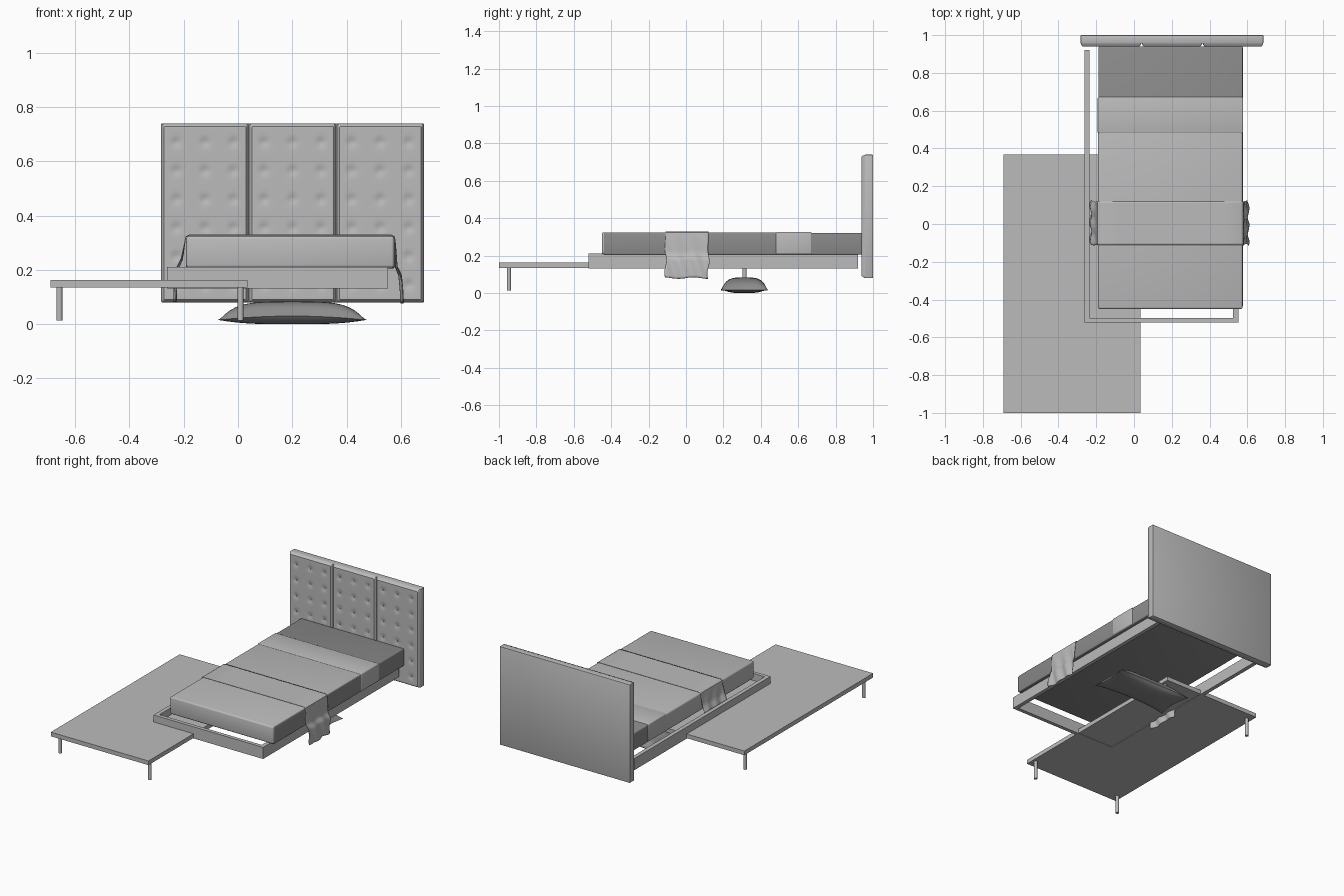
import bpy, bmesh, math
from math import sin, exp, radians

cube = bpy.data.objects.get("Cube")
if cube:
    bpy.data.objects.remove(cube, do_unlink=True)


def material(name, value):
    m = bpy.data.materials.new(name)
    m.use_nodes = True
    color = (value, value, value, 1)
    m.diffuse_color = color
    m.node_tree.nodes["Principled BSDF"].inputs["Base Color"].default_value = color
    return m


LIGHT = material("light grey", 0.5)
DARK = material("dark grey", 0.26)


def finish(name, bm, mat, smooth=True):
    bmesh.ops.recalc_face_normals(bm, faces=bm.faces)
    me = bpy.data.meshes.new(name)
    bm.to_mesh(me)
    bm.free()
    me.materials.append(mat)
    ob = bpy.data.objects.new(name, me)
    bpy.context.collection.objects.link(ob)
    if smooth:
        bpy.ops.object.select_all(action='DESELECT')
        ob.select_set(True)
        bpy.context.view_layer.objects.active = ob
        bpy.ops.object.shade_smooth_by_angle(angle=radians(40))
    return ob


def box(name, xs, ys, zs, mat, bevel=0.0, segments=3):
    bm = bmesh.new()
    bmesh.ops.create_cube(bm, size=1)
    for v in bm.verts:
        v.co = [r[0] + (c + 0.5) * (r[1] - r[0]) for c, r in zip(v.co, (xs, ys, zs))]
    if bevel:
        bmesh.ops.bevel(bm, geom=bm.edges[:], offset=bevel, segments=segments,
                        profile=0.5, affect='EDGES')
    return finish(name, bm, mat, bool(bevel))


def cylinder(name, center, radius, depth, mat, along_y=False):
    bm = bmesh.new()
    bmesh.ops.create_cone(bm, cap_ends=True, segments=16, radius1=radius,
                          radius2=radius, depth=depth)
    for v in bm.verts:
        x, y, z = v.co
        off = (x, z, y) if along_y else (x, y, z)
        v.co = [c + o for c, o in zip(center, off)]
    return finish(name, bm, mat)


def surface(bm, nu, nv, func):
    """Grid of quads over u, v in -1..1, placed by func."""
    rows = [[bm.verts.new(func(2 * i / nu - 1, 2 * j / nv - 1))
             for j in range(nv + 1)] for i in range(nu + 1)]
    for a, b in zip(rows, rows[1:]):
        for j in range(nv):
            bm.faces.new((a[j], b[j], b[j + 1], a[j + 1]))


# Headboard: flat back with three tufted panels
box("headboard_back", (-0.283, 0.685), (0.955, 1.0), (0.08, 0.74), LIGHT, 0.004, 2)
PANEL = 0.968 / 3
ROWS = [0.145 + 0.105 * r for r in range(6)]
for p in range(3):
    cx = -0.283 + PANEL * (p + 0.5)
    cols = [cx + 0.105 * k for k in (-1, 0, 1)]

    def cushion(u, v, cx=cx, cols=cols):
        x, z = cx + u * (PANEL / 2 - 0.001), 0.41 + v * 0.329
        edge = min(PANEL / 2 * (1 - abs(u)), 0.33 * (1 - abs(v)))
        y = 0.939 + 0.017 * max(0, 1 - edge / 0.012) ** 2
        near = min((x - a) ** 2 + (z - b) ** 2 for a in cols for b in ROWS)
        return x, y + 0.005 * exp(-near / 0.0003), z

    bm = bmesh.new()
    surface(bm, 64, 128, cushion)
    finish("headboard_panel", bm, LIGHT)
    for a in cols:
        for b in ROWS:
            cylinder("headboard_button", (a, 0.943, b), 0.004, 0.005, LIGHT, True)

# Open bed frame
FRAME_Z = (0.132, 0.21)
box("frame_right_rail", (-0.262, -0.235), (-0.522, 0.92), FRAME_Z, LIGHT)
box("frame_left_rail", (0.525, 0.552), (-0.522, 0.92), FRAME_Z, LIGHT)
box("frame_front_rail", (-0.235, 0.525), (-0.522, -0.497), FRAME_Z, LIGHT)

# Mattress with cover and folded top edge
box("mattress", (-0.188, 0.576), (-0.44, 0.94), (0.205, 0.322), DARK, 0.006)
box("bed_cover", (-0.191, 0.575), (-0.45, 0.67), (0.208, 0.324), LIGHT, 0.01)
box("cover_fold", (-0.192, 0.578), (0.48, 0.672), (0.208, 0.326), LIGHT, 0.006)

# Throw draped over both sides
PROFILE = [(-0.232, 0.085), (-0.23, 0.14), (-0.226, 0.2), (-0.207, 0.24),
           (-0.196, 0.3), (-0.192, 0.322), (-0.18, 0.328), (0.19, 0.328),
           (0.565, 0.328), (0.577, 0.322), (0.58, 0.29), (0.583, 0.21),
           (0.597, 0.18), (0.602, 0.13), (0.605, 0.08)]
points = []
for (x0, z0), (x1, z1) in zip(PROFILE, PROFILE[1:]):
    points += [(x0 + (x1 - x0) * t / 4, z0 + (z1 - z0) * t / 4) for t in range(4)]
points.append(PROFILE[-1])


def drape(u, v):
    x, z = points[round((u + 1) / 2 * (len(points) - 1))]
    hang = min(1, max(0, (0.31 - z) / 0.15))
    y = 0.005 + v * 0.115 + 0.006 * hang * sin(z * 45)
    return x + 0.005 * hang * sin(y * 70 + z * 25), y, z + 0.004 * hang * sin(y * 40)


bm = bmesh.new()
surface(bm, len(points) - 1, 24, drape)
throw = finish("throw_blanket", bm, LIGHT)
mod = throw.modifiers.new("thickness", 'SOLIDIFY')
mod.thickness = 0.003
mod.offset = 0

# Low table with round legs
box("table_top", (-0.69, 0.035), (-1.0, 0.367), (0.135, 0.163), LIGHT)
for x in (-0.658, 0.009):
    for y in (-0.947, 0.313):
        cylinder("table_leg", (x, y, 0.075), 0.011, 0.124, LIGHT)


# Pillow lying on the floor, pinched at its corners
def pillow_side(top):
    def place(u, v):
        x = 0.2 + 0.275 * u * (1 - 0.07 * (1 - v * v))
        y = 0.312 + 0.128 * v * (1 - 0.12 * (1 - u * u))
        rim = 0.015 + 0.015 * (1 - u * u)
        puff = max(0, (1 - u ** 4) * (1 - v ** 4)) ** 0.7
        return x, y, rim + puff * ((0.083 if top else 0.0) - rim)
    return place


bm = bmesh.new()
surface(bm, 32, 24, pillow_side(True))
surface(bm, 32, 24, pillow_side(False))
bmesh.ops.remove_doubles(bm, verts=bm.verts, dist=0.0001)
finish("pillow", bm, DARK)
